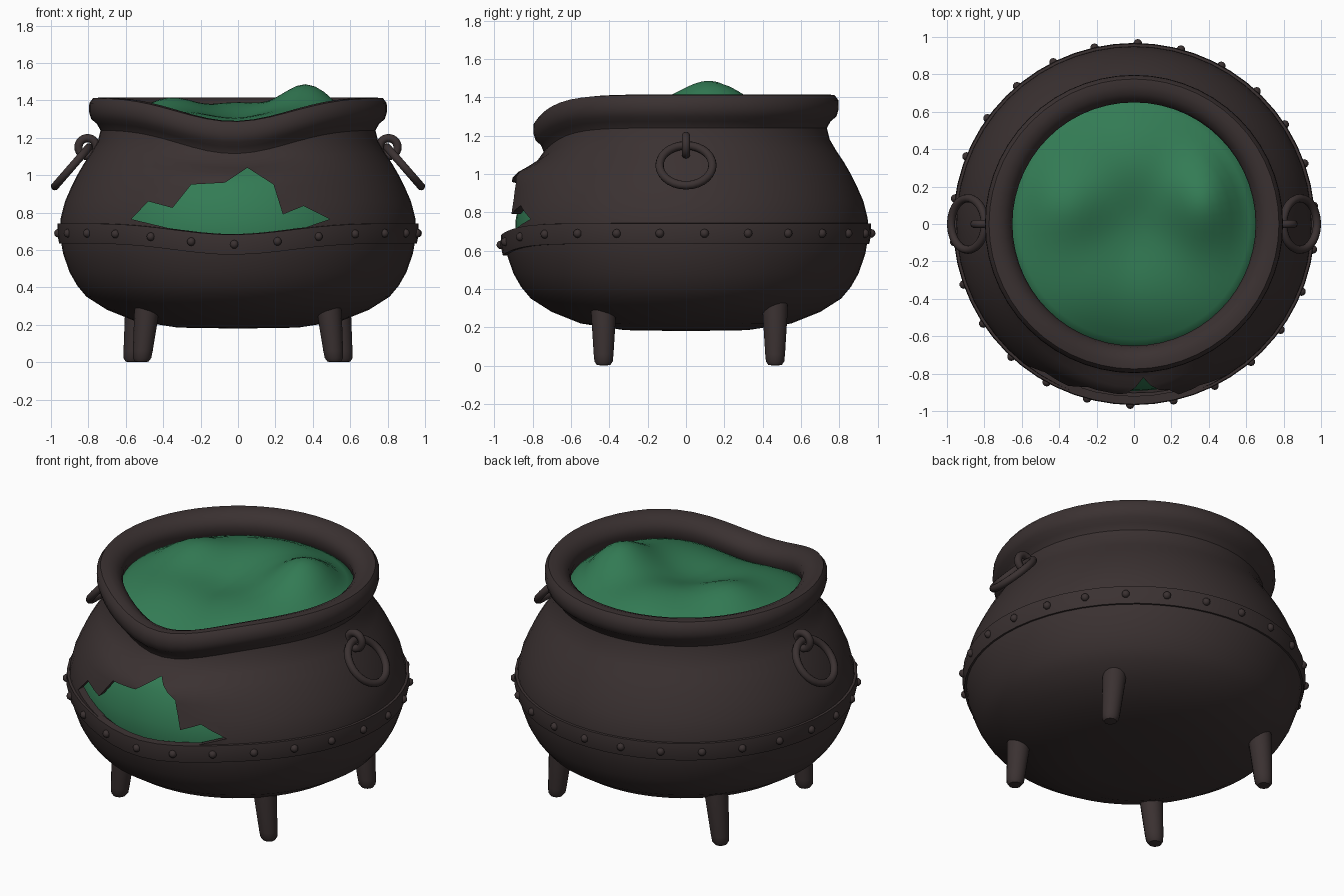
import bpy, bmesh
from math import sin, cos, pi, exp, atan2, hypot, radians
from mathutils import Matrix, Vector

if "Cube" in bpy.data.objects:
    bpy.data.objects.remove(bpy.data.objects["Cube"])


def material(name, rgb):
    m = bpy.data.materials.new(name)
    m.use_nodes = True
    m.diffuse_color = (*rgb, 1)
    bsdf = m.node_tree.nodes["Principled BSDF"]
    bsdf.inputs["Base Color"].default_value = (*rgb, 1)
    bsdf.inputs["Roughness"].default_value = 0.7
    return m


iron = material("dark iron", (0.043, 0.031, 0.031))
slime = material("green slime", (0.033, 0.2, 0.09))


def gauss(d, width):
    return exp(-0.5 * (d / width) ** 2)


def ramp(lo, hi, v):
    t = min(1, max(0, (v - lo) / (hi - lo)))
    return t * t * (3 - 2 * t)


def front_angle(p):
    # Angle away from the front, in degrees
    return atan2(p.x + 0.03 * hypot(p.x, p.y), -p.y) * 180 / pi


def finish(name, bm, mat, angle=40):
    bmesh.ops.remove_doubles(bm, verts=bm.verts, dist=1e-5)
    bmesh.ops.recalc_face_normals(bm, faces=bm.faces)
    mesh = bpy.data.meshes.new(name)
    bm.to_mesh(mesh)
    bm.free()
    ob = bpy.data.objects.new(name, mesh)
    bpy.context.collection.objects.link(ob)
    mesh.materials.append(mat)
    smooth(ob, angle)
    return ob


def smooth(ob, angle=40):
    bpy.ops.object.select_all(action="DESELECT")
    ob.select_set(True)
    bpy.context.view_layer.objects.active = ob
    bpy.ops.object.shade_smooth_by_angle(angle=radians(angle))


def lathe(name, profile, seg, mat, deform=None, closed=False, angle=40):
    bm = bmesh.new()
    rings = [[bm.verts.new((r * cos(2 * pi * i / seg), r * sin(2 * pi * i / seg), z))
              for i in range(seg)] for r, z in profile]
    pairs = list(zip(rings, rings[1:]))
    if closed:
        pairs.append((rings[-1], rings[0]))
    for a, b in pairs:
        for i in range(seg):
            j = (i + 1) % seg
            bm.faces.new((a[i], a[j], b[j], b[i]))
    bmesh.ops.remove_doubles(bm, verts=bm.verts, dist=1e-5)
    if deform:
        for v in bm.verts:
            v.co = deform(v.co.copy())
    return finish(name, bm, mat, angle)


def torus(name, matrix, major, minor, mat):
    ring = [(major + minor * cos(k * pi / 5), minor * sin(k * pi / 5)) for k in range(10)]
    return lathe(name, ring, 28, mat, lambda p: matrix @ p, closed=True)


# Dents shared by the pot and its contents: sagging rim and sagging middle
def sag(p):
    d = front_angle(p)
    reach = min(1, hypot(p.x, p.y) / 0.65) ** 2
    p.z -= 0.125 * gauss(d, 22) * ramp(0.92, 1.25, p.z) * reach
    return p


def dent_pot(p):
    p = sag(p)
    out = 0.05 * gauss(front_angle(p), 17) * gauss(p.z - 1.0, 0.06)
    r = hypot(p.x, p.y)
    if r > 0.1:
        p.x *= 1 + out / r
        p.y *= 1 + out / r
    return p


# Pot shell: outside wall up, over the rolled rim, then the inside wall down
wall = [(0.9, 0.48), (0.935, 0.58), (0.953, 0.68), (0.948, 0.77), (0.925, 0.86),
        (0.89, 0.94), (0.86, 1.0), (0.825, 1.06), (0.785, 1.12), (0.75, 1.18), (0.735, 1.24)]
pot_profile = ([(0, 0.18), (0.32, 0.185), (0.55, 0.22), (0.7, 0.28), (0.81, 0.35), (0.86, 0.41)]
               + wall
               + [(0.755, 1.275), (0.785, 1.3), (0.797, 1.34), (0.795, 1.385), (0.775, 1.412),
                  (0.735, 1.415), (0.695, 1.4), (0.66, 1.37), (0.65, 1.33), (0.66, 1.28)]
               + [(r - 0.045, z) for r, z in reversed(wall)]
               + [(0.75, 0.37), (0.5, 0.27), (0, 0.24)])
pot = lathe("pot", pot_profile, 56, iron, dent_pot)

# Jagged hole torn through the front wall
outline = [(-0.57, 0.765), (-0.48, 0.86), (-0.35, 0.825), (-0.25, 0.95), (-0.07, 0.96),
           (0.05, 1.04), (0.19, 0.95), (0.24, 0.79), (0.35, 0.835), (0.49, 0.765),
           (0.3, 0.7), (0, 0.65), (-0.3, 0.7)]
bm = bmesh.new()
face = bm.faces.new([bm.verts.new((x, -1.3, z)) for x, z in outline])
grown = bmesh.ops.extrude_face_region(bm, geom=[face])["geom"]
for v in grown:
    if isinstance(v, bmesh.types.BMVert):
        v.co.y = -0.55
cutter = finish("hole_cutter", bm, iron)
cutter.hide_render = True
cut = pot.modifiers.new("hole", "BOOLEAN")
cut.operation = "DIFFERENCE"
cut.solver = "EXACT"
cut.object = cutter
bpy.context.view_layer.objects.active = pot
bpy.ops.object.modifier_apply(modifier="hole")
bpy.data.objects.remove(cutter)
smooth(pot)


# Riveted band around the belly, bent down below the hole
def band_drop(p):
    return 0.06 * gauss(front_angle(p), 18)


def bend_band(p):
    p.z -= band_drop(p)
    return p


lathe("band", [(0.93, 0.635), (0.956, 0.635), (0.968, 0.69), (0.964, 0.742), (0.92, 0.745)],
      56, iron, bend_band, closed=True, angle=30)

RIVETS = 26
bm = bmesh.new()
for k in range(RIVETS):
    a = radians(-91.2) + 2 * pi * k / RIVETS
    p = bend_band(Vector((0.966 * cos(a), 0.966 * sin(a), 0.69)))
    bmesh.ops.create_uvsphere(bm, u_segments=10, v_segments=6, radius=0.023,
                              matrix=Matrix.Translation(p))
finish("rivets", bm, iron, 60)


# Slime filling the pot, with a lumpy top
def lumps(p):
    if p.z > 1.24:
        fade = 1 - ramp(0.5, 0.66, hypot(p.x, p.y))
        p.z += fade * (0.14 * gauss(hypot(p.x - 0.37, (p.y - 0.12) * 0.8), 0.13)
                       + 0.07 * gauss(hypot(p.x + 0.36, p.y - 0.1), 0.14)
                       + 0.04 * gauss(hypot(p.x, p.y - 0.35), 0.16)
                       - 0.05 * gauss(hypot(p.x + 0.03, p.y + 0.08), 0.16))
    return sag(p)


TOP = 14
slime_profile = ([(0, 0.5), (0.8, 0.5)]
                 + [(r - 0.06, z) for r, z in wall[1:]]
                 + [(0.665 * (1 - k / TOP), 1.355 - 0.075 * (1 - k / TOP) ** 4)
                    for k in range(TOP + 1)])
lathe("slime", slime_profile, 56, slime, lumps, angle=60)

# Side handles: a fixed eyelet and a loose ring hanging from it
for side, label in ((1, "left"), (-1, "right")):
    mirror = Matrix.Diagonal((side, 1, 1, 1))
    eye = Matrix.Translation((0.805, 0, 1.15)) @ Matrix.Rotation(pi / 2, 4, "X")
    ring = Matrix.Translation((0.888, 0, 1.045)) @ Matrix.Rotation(radians(49), 4, "Y")
    torus(label + "_handle_eyelet", mirror @ eye, 0.048, 0.022, iron)
    torus(label + "_handle_ring", mirror @ ring, 0.138, 0.022, iron)

# Four tapered legs leaning slightly outward
leg_profile = [(0, 0), (0.036, 0.003), (0.049, 0.022), (0.053, 0.06),
               (0.067, 0.28), (0.068, 0.36), (0, 0.36)]
for y, foot, label in ((-0.43, 0.515, "front"), (0.465, 0.565, "back")):
    for side, hand in ((1, "left"), (-1, "right")):
        lathe(f"{label}_{hand}_leg", leg_profile, 14, iron,
              lambda p: p + Vector((side * (foot - 0.1 * p.z), y, 0)))
